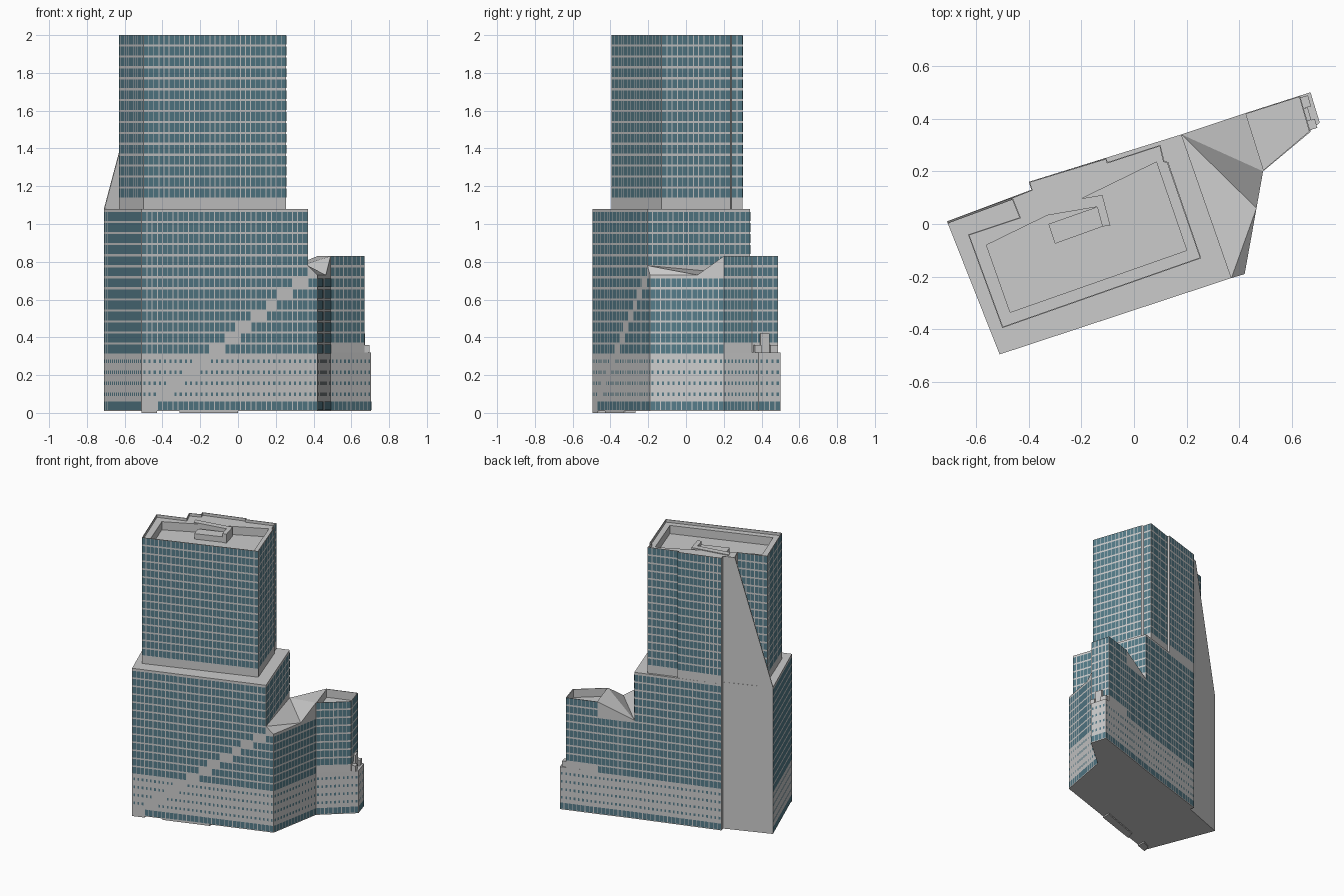
import bpy, bmesh
from mathutils import Vector

if "Cube" in bpy.data.objects:
    bpy.data.objects.remove(bpy.data.objects["Cube"])

FLOOR = 0.0585   # storey height
PITCH = 0.029    # window spacing

glass_mat = bpy.data.materials.new("teal_glass")
glass_mat.diffuse_color = (0.09, 0.2, 0.25, 1)
glass_mat.use_nodes = True
glass_mat.node_tree.nodes["Principled BSDF"].inputs["Base Color"].default_value = glass_mat.diffuse_color


def link(name, bm):
    me = bpy.data.meshes.new(name)
    bm.to_mesh(me)
    bm.free()
    ob = bpy.data.objects.new(name, me)
    bpy.context.collection.objects.link(ob)
    return ob


def prism(name, pts, z0, z1, rim=0, depth=0):
    """Closed block on a footprint; z1 is one height or one per corner; optional sunken roof."""
    tops = z1 if isinstance(z1, list) else [z1] * len(pts)
    bm = bmesh.new()
    lo = [bm.verts.new((x, y, z0)) for x, y in pts]
    hi = [bm.verts.new((x, y, z)) for (x, y), z in zip(pts, tops)]
    bm.faces.new(lo)
    top = bm.faces.new(hi)
    for i in range(len(pts)):
        j = (i + 1) % len(pts)
        bm.faces.new((lo[i], lo[j], hi[j], hi[i]))
    bmesh.ops.recalc_face_normals(bm, faces=bm.faces[:])
    if rim:
        bmesh.ops.inset_region(bm, faces=[top], thickness=rim)
        res = bmesh.ops.extrude_discrete_faces(bm, faces=[top])
        for v in res["faces"][0].verts:
            v.co.z -= depth
    if isinstance(z1, list):
        bmesh.ops.triangulate(bm, faces=[top])
    return link(name, bm)


def windows(name, walls, base=0.01, step=FLOOR, skip=None):
    """Panes on walls: each wall is (start, end, first storey, last storey)."""
    bm = bmesh.new()
    for a, b, k0, k1 in walls:
        a, b = Vector((*a, 0)), Vector((*b, 0))
        d = (b - a).normalized()
        off = Vector((d.y, -d.x, 0)) * 0.0015
        n = max(1, round((b - a).length / PITCH))
        w = (b - a).length / n
        for k in range(k0, k1 + 1):
            podium = base < 1 and 1 <= k <= 4
            half, za, zb = (0.2, 0.35, 0.68) if podium else (0.42, 0.2, 1.0)
            if k == 0 and base < 1:
                za, zb = 0.1, 0.85
            for i in range(n):
                c = a + d * w * (i + 0.5) + off
                if skip and skip(c, k):
                    continue
                l, r = c - d * w * half, c + d * w * half
                zl, zh = base + (k + za) * step, base + (k + zb) * step
                bm.faces.new([bm.verts.new((p.x, p.y, z)) for p, z in
                              ((l, zl), (r, zl), (r, zh), (l, zh))])
    ob = link(name, bm)
    ob.data.materials.append(glass_mat)
    return ob


def edges(pts, ranges):
    return [(pts[i], pts[(i + 1) % len(pts)], *r) for i, r in ranges.items()]


# main block, with a plain staircase of panels climbing its front
main = [(-0.71, 0.01), (-0.51, -0.495), (0.37, -0.205), (0.18, 0.34), (-0.40, 0.16), (-0.39, 0.13)]
prism("main_block", main, 0.01, 1.08)


def stair(c, k):
    x = -0.51 + 0.072 * k
    on_front = abs(c.y - (-0.495 + (c.x + 0.51) * 0.3295)) < 0.01
    return on_front and k < 12 and x < c.x < x + 0.08


windows("main_windows", edges(main, {0: (0, 17), 1: (0, 17), 2: (13, 17), 3: (0, 17)}), skip=stair)

# tower with parapet and sunken roof
tower = [(-0.63, -0.04), (-0.50, -0.395), (0.255, -0.13), (0.13, 0.235), (0.115, 0.24), (0.10, 0.30),
         (-0.10, 0.235), (-0.105, 0.25), (-0.40, 0.16), (-0.39, 0.13), (-0.465, 0.10), (-0.435, 0.025)]
tower_ob = prism("tower", tower, 1.08, 2.0, 0.006, 0.02)
pit = prism("roof_pit_cutter", [(-0.56, -0.08), (-0.47, -0.335), (0.2, -0.1), (0.085, 0.235)], 1.92, 2.1)
pit.hide_render = True
pit.hide_viewport = True
cut = tower_ob.modifiers.new("roof_pit", 'BOOLEAN')
cut.object = pit
cut.operation = 'DIFFERENCE'
cut.solver = 'EXACT'
windows("tower_windows", edges(tower, {i: (0, 14) for i in (0, 1, 2, 4, 5, 7, 11)}), 1.13, 0.0578)

# rooftop plant
prism("plant_room", [(-0.39, 0.065), (-0.375, 0.025), (-0.14, 0.065), (-0.12, -0.01), (-0.09, -0.005),
                     (-0.12, 0.11)], 1.92, 1.985)
prism("plant_deck", [(-0.325, 0.0), (-0.3, -0.075), (-0.12, -0.01), (-0.14, 0.065)], 1.92, 1.96)

# thin sloping fin wall on the back left
bm = bmesh.new()
t = Vector((0.003, -0.008, 0))
front = [bm.verts.new(p) for p in ((-0.71, 0.01, 1.08), (-0.465, 0.10, 1.08), (-0.465, 0.10, 2.0))]
back = [bm.verts.new(v.co + t) for v in front]
bm.faces.new(front)
bm.faces.new(back[::-1])
for i in range(3):
    j = (i + 1) % 3
    bm.faces.new((front[i], back[i], back[j], front[j]))
bmesh.ops.recalc_face_normals(bm, faces=bm.faces[:])
link("fin_wall", bm)

# link block with folded roof
mid = [(0.37, -0.205), (0.42, -0.19), (0.465, 0.06), (0.49, 0.20), (0.42, 0.42), (0.18, 0.34)]
prism("link_block", mid, 0.01, [0.78, 0.73, 0.73, 0.83, 0.83, 0.73])
windows("link_windows", edges(mid, {0: (0, 11), 1: (0, 11), 2: (0, 11), 4: (0, 11)}))

# wing and its podium
podium = [(0.49, 0.20), (0.705, 0.385), (0.67, 0.50), (0.42, 0.42)]
prism("wing_podium", podium, 0.01, 0.32)
windows("podium_windows", edges(podium, {i: (0, 4) for i in range(3)}))
wing = [(0.49, 0.20), (0.67, 0.35), (0.63, 0.487), (0.42, 0.42)]
prism("wing", wing, 0.32, 0.83, 0.006, 0.06)
windows("wing_windows", edges(wing, {i: (6, 13) for i in range(3)}))

# terrace boxes stepping along the wing end
for i, (s, e, h) in enumerate(((0.05, 0.3, 0.36), (0.3, 0.65, 0.42), (0.65, 0.95, 0.36))):
    a0, a1 = Vector(wing[1]), Vector(wing[2])
    out = Vector((0.028, 0.008)) if h < 0.4 else Vector((0.015, 0.004))
    p, q = a0.lerp(a1, s), a0.lerp(a1, e)
    prism(f"terrace_box_{i}", [tuple(p), tuple(p + out), tuple(q + out), tuple(q)], 0.32, h)

# low footings under the front
for i, (x0, x1) in enumerate(((-0.51, -0.43), (-0.31, 0.0))):
    f = lambda x: -0.495 + (x + 0.51) * 0.3295
    prism(f"footing_{i}", [(x0, f(x0)), (x1, f(x1)), (x1, f(x1) + 0.06), (x0 + 0.02, f(x0) + 0.06)], 0.0, 0.01)
